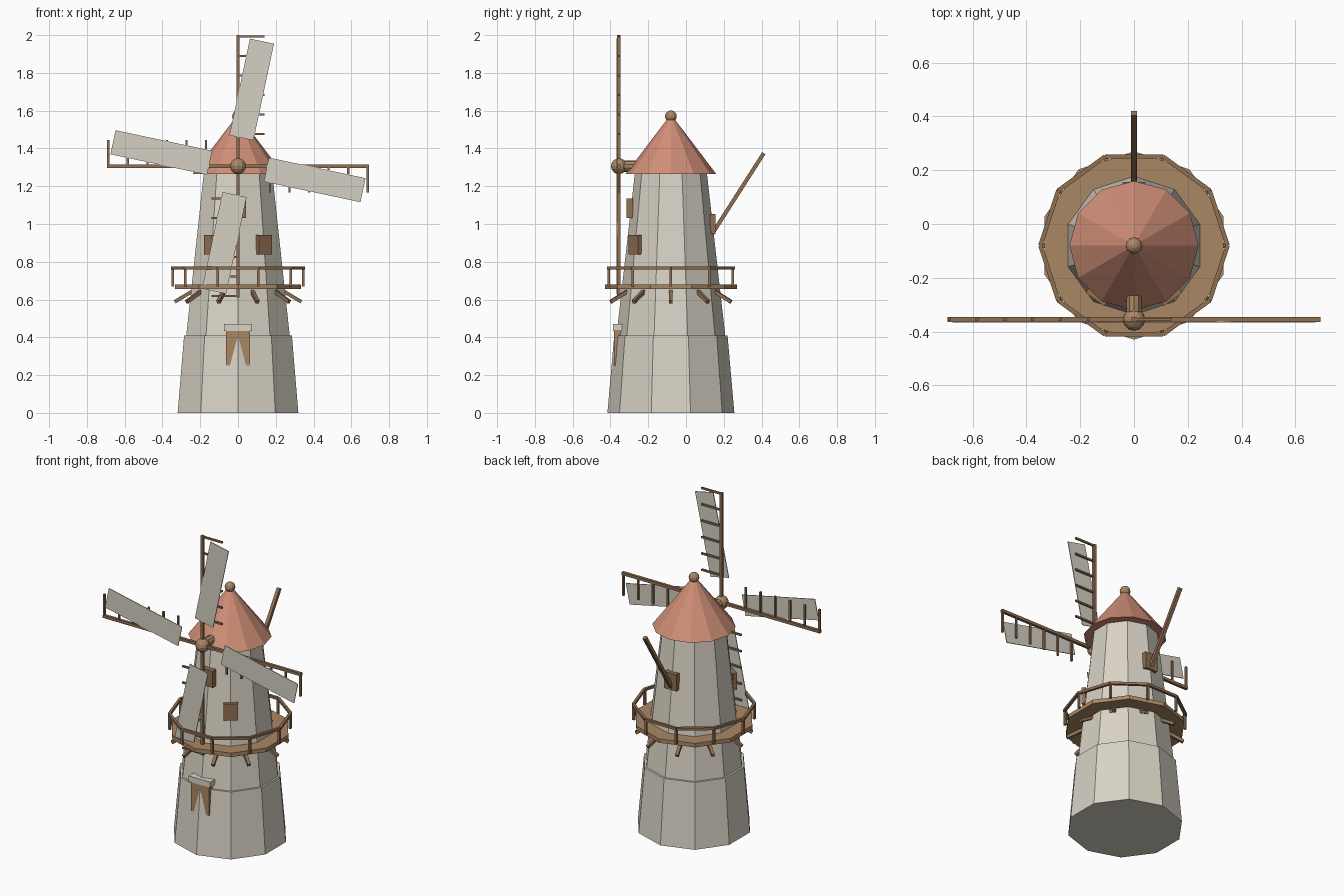
import bpy, math
from math import sin, cos, radians, pi
from mathutils import Vector, Matrix

if "Cube" in bpy.data.objects:
    bpy.data.objects.remove(bpy.data.objects["Cube"])


def material(name, r, g, b):
    m = bpy.data.materials.new(name)
    m.use_nodes = True
    color = [(c / 255) ** 2.2 for c in (r, g, b)] + [1]
    m.diffuse_color = color
    m.node_tree.nodes["Principled BSDF"].inputs["Base Color"].default_value = color
    return m


STONE = material("pale stone", 216, 210, 196)
CANVAS = material("sail canvas", 212, 207, 194)
TILE = material("terracotta roof", 206, 141, 118)
WOOD = material("light wood", 168, 134, 101)
DARK = material("dark wood", 144, 111, 83)

CY = -0.08                     # tower axis
HUB = Vector((0, -0.355, 1.306))


def finish(name, mat):
    ob = bpy.context.object
    ob.name = name
    ob.data.materials.append(mat)
    return ob


def frustum(name, mat, sides, r1, r2, z1, z2, turn=0):
    bpy.ops.mesh.primitive_cone_add(vertices=sides, radius1=r1, radius2=r2, depth=z2 - z1,
                                    location=(0, CY, (z1 + z2) / 2), rotation=(0, 0, turn))
    return finish(name, mat)


def box(name, mat, size, matrix):
    bpy.ops.mesh.primitive_cube_add(size=1)
    ob = finish(name, mat)
    ob.data.transform(Matrix.Diagonal((*size, 1)))
    ob.matrix_world = matrix
    return ob


def bar(name, mat, a, b, width):
    a, b = Vector(a), Vector(b)
    turn = (b - a).to_track_quat('Z', 'Y').to_matrix().to_4x4()
    return box(name, mat, (width, width, (b - a).length),
               Matrix.Translation((a + b) / 2) @ turn)


def ball(name, mat, center, radius):
    bpy.ops.mesh.primitive_uv_sphere_add(segments=12, ring_count=8, radius=radius, location=center)
    return finish(name, mat)


def ring(angle, radius, z):
    return Vector((radius * cos(angle), CY + radius * sin(angle), z))


# Tower, roof and finial
frustum("tower_base", STONE, 10, 0.336, 0.30, 0, 0.41)
frustum("tower_upper", STONE, 10, 0.289, 0.19, 0.40, 1.275)
frustum("roof", TILE, 12, 0.24, 0.012, 1.265, 1.565)
ball("roof_finial", WOOD, (0, CY, 1.57), 0.031)

# Balcony with posts, rails and struts
frustum("balcony_floor", WOOD, 10, 0.35, 0.35, 0.655, 0.68)
for i in range(10):
    a, b = i * pi / 5, (i + 1) * pi / 5
    bar("balcony_post", DARK, ring(a, 0.345, 0.67), ring(a, 0.345, 0.765), 0.014)
    bar("balcony_rail", DARK, ring(a, 0.348, 0.766), ring(b, 0.348, 0.766), 0.016)
    bar("balcony_strut", DARK, ring(a, 0.335, 0.588), ring(a, 0.215, 0.66), 0.019)

# Shutters: angle from the front, height, distance from the axis
for turn, z, dist, depth in ((0, 1.083, 0.217, 0.035), (36, 0.89, 0.235, 0.025),
                             (-36, 0.89, 0.235, 0.025), (180, 1.0, 0.222, 0.03)):
    m = (Matrix.Translation((0, CY, z)) @ Matrix.Rotation(radians(turn), 4, 'Z')
         @ Matrix.Translation((0, -dist, 0)))
    box("window_shutter", DARK, (0.085, depth, 0.105), m)

# Door and lintel
box("door", WOOD, (0.126, 0.06, 0.2), Matrix.Translation((0, -0.35, 0.35)))
box("door_lintel", STONE, (0.15, 0.05, 0.036), Matrix.Translation((0, -0.361, 0.452)))

# Tail pole
bar("tail_pole", DARK, (0, 0.14, 0.95), (0, 0.412, 1.375), 0.021)

# Axle and hub
bpy.ops.mesh.primitive_cylinder_add(vertices=10, radius=0.03, depth=0.26,
                                    location=HUB + Vector((0, 0.13, 0)), rotation=(pi / 2, 0, 0))
finish("axle", WOOD)
ball("hub", WOOD, HUB, 0.042)

# Four sails, each a quarter turn from the last
for i in range(4):
    spin = Matrix.Translation(HUB) @ Matrix.Rotation(i * pi / 2, 4, 'Y')
    box("sail_stock", DARK, (0.018, 0.018, 0.694), spin @ Matrix.Translation((0, 0, 0.347)))
    for k in range(6):
        box("sail_rib", DARK, (0.14, 0.011, 0.011),
            spin @ Matrix.Translation((0.07, 0, 0.17 + 0.1034 * k)))
    box("sail_cloth", CANVAS, (0.13, 0.005, 0.523),
        spin @ Matrix.Translation((0.0725, -0.0095, 0.406)) @ Matrix.Rotation(radians(12), 4, 'Y'))
